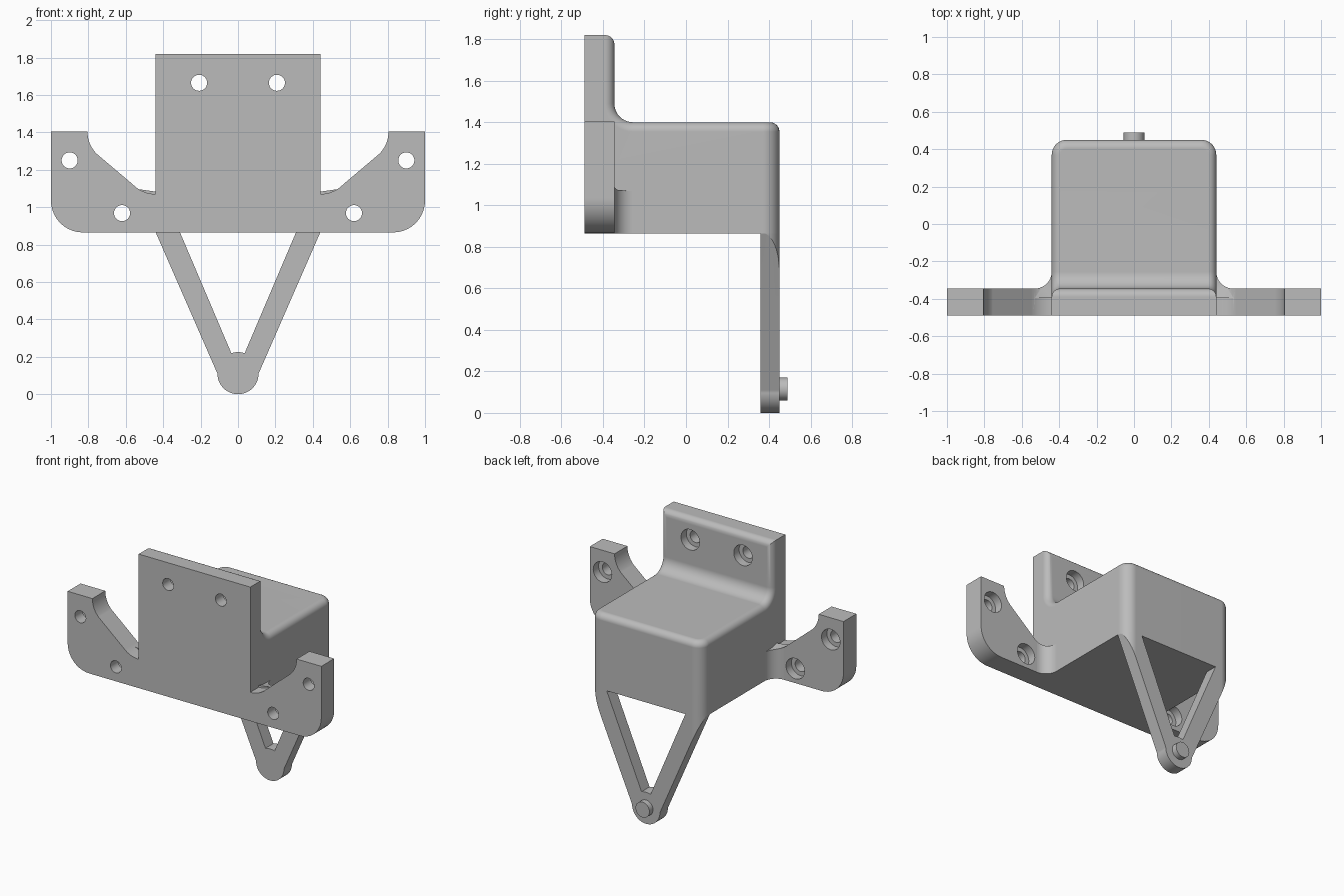
import bpy, bmesh, math
from mathutils import Vector

if "Cube" in bpy.data.objects:
    bpy.data.objects.remove(bpy.data.objects["Cube"], do_unlink=True)

grey = bpy.data.materials.new("plain_grey")
grey.use_nodes = True
colour = (0.5, 0.5, 0.5, 1)
grey.diffuse_color = colour
grey.node_tree.nodes["Principled BSDF"].inputs["Base Color"].default_value = colour

FRONT, PLATE, BACK = -0.49, -0.345, 0.45
BASE, SHELF, TOP = 0.865, 1.40, 1.82
HALF = 0.44


def arc(cx, cy, r, start, end, n=10):
    angles = [math.radians(start + (end - start) * i / n) for i in range(n + 1)]
    return [(cx + r * math.cos(a), cy + r * math.sin(a)) for a in angles]


def make_object(name, bm):
    bmesh.ops.recalc_face_normals(bm, faces=bm.faces[:])
    mesh = bpy.data.meshes.new(name)
    bm.to_mesh(mesh)
    bm.free()
    mesh.materials.append(grey)
    obj = bpy.data.objects.new(name, mesh)
    bpy.context.collection.objects.link(obj)
    return obj


def prism_bm(points, axis, a, b):
    """Extrude an outline along an axis from a to b."""
    def place(u, v):
        return Vector({"x": (a, u, v), "y": (u, a, v), "z": (u, v, a)}[axis])
    bm = bmesh.new()
    face = bm.faces.new([bm.verts.new(place(u, v)) for u, v in points])
    moved = bmesh.ops.extrude_face_region(bm, geom=[face])["geom"]
    step = Vector([(b - a) if c == axis else 0 for c in "xyz"])
    bmesh.ops.translate(bm, vec=step, verts=[g for g in moved if isinstance(g, bmesh.types.BMVert)])
    bmesh.ops.recalc_face_normals(bm, faces=bm.faces[:])
    return bm


def prism(name, points, axis, a, b):
    return make_object(name, prism_bm(points, axis, a, b))


def combine(target, tool, operation):
    mod = target.modifiers.new(operation.lower(), "BOOLEAN")
    mod.operation, mod.object, mod.solver = operation, tool, "EXACT"
    bpy.context.view_layer.objects.active = target
    bpy.ops.object.modifier_apply(modifier=mod.name)
    bpy.data.objects.remove(tool, do_unlink=True)


def bevel(bm, edges, size):
    bmesh.ops.bevel(bm, geom=edges, offset=size, offset_type="OFFSET", segments=8,
                    profile=0.5, affect="EDGES", clamp_overlap=False)
    bm.normal_update()


def finish(obj):
    bpy.ops.object.select_all(action="DESELECT")
    obj.select_set(True)
    bpy.context.view_layer.objects.active = obj
    bpy.ops.object.shade_smooth_by_angle(angle=math.radians(30))
    mod = obj.modifiers.new("flat_faces", "WEIGHTED_NORMAL")
    mod.keep_sharp = True


# Main block with the upright plate, from its side profile
fillet = 0.09
profile = [(FRONT, BASE), (BACK, BASE), (BACK, SHELF)]
profile += arc(PLATE + fillet, SHELF + fillet, fillet, 270, 180)
profile += [(PLATE, TOP), (FRONT, TOP)]
bm = prism_bm(profile, "x", -HALF, HALF)


def middle(edge):
    return (edge.verts[0].co + edge.verts[1].co) / 2


def is_wall(face):
    n = face.normal
    return abs(n.z) < 0.01 and (abs(n.x) > 0.01 or face.calc_center_median().y > 0.3)


def rounded(edge):
    m = middle(edge)
    if abs(m.x) < 0.01 and abs(m.y - PLATE) < 0.01 and m.z > TOP - 0.01:
        return True
    walls = [f for f in edge.link_faces if is_wall(f)]
    others = [f for f in edge.link_faces if not is_wall(f)]
    return (len(walls) == 1 and m.z < TOP - 0.01
            and others[0].normal.y > -0.9 and others[0].normal.z > -0.9)


corners = [e for e in bm.edges if abs(middle(e).x) > HALF - 0.01
           and all(v.co.y > BACK - 0.01 for v in e.verts)]
bevel(bm, corners, 0.08)
bevel(bm, [e for e in bm.edges if rounded(e)], 0.045)
body = make_object("bracket_body", bm)

# Mounting ears and the fillets joining them to the block
r = 0.17
ear = [(0.3, BASE)] + arc(1 - r, BASE + r, r, 270, 360) + [(1, 1.405), (0.805, 1.405)]
ear += arc(0.805 - r, 1.405, r, 0, -45) + arc(HALF, 1.07 + r, r, -45, -90) + [(0.3, 1.07)]
web = [(0.35, PLATE - 0.05), (HALF + fillet, PLATE - 0.05)]
web += arc(HALF + fillet, PLATE + fillet, fillet, 270, 180) + [(0.35, PLATE + fillet)]
for side in (1, -1):
    combine(body, prism("ear", [(side * x, z) for x, z in ear], "y", FRONT, PLATE), "UNION")
    bm = prism_bm([(side * x, y) for x, y in web], "z", BASE, 1.07)
    for v in bm.verts:
        if v.co.z > 1:
            # Follow the curved upper edge of the ear
            out = max(0, abs(v.co.x) - HALF)
            v.co.z = 1.07 + r - math.sqrt(r * r - out * out)
    bmesh.ops.triangulate(bm, faces=[f for f in bm.faces if f.calc_center_median().z > 1.05])
    combine(body, make_object("web", bm), "UNION")

# Counterbored screw holes
for x, z in ((0.208, 1.665), (0.9, 1.25), (0.62, 0.968)):
    for side in (1, -1):
        hole = arc(side * x, z, 0.043, 0, 360, 32)[:-1]
        recess = arc(side * x, z, 0.073, 0, 360, 32)[:-1]
        combine(body, prism("hole", hole, "y", FRONT - 0.1, PLATE + 0.05), "DIFFERENCE")
        combine(body, prism("recess", recess, "y", PLATE - 0.06, PLATE + 0.03), "DIFFERENCE")
finish(body)

# Hanging V strut, trimmed to the block's rounded back corners
strut_outline = [(HALF, BASE)] + arc(0, 0.11, 0.11, 0, -180, 24)
strut_outline += [(-HALF, BASE), (-0.31, BASE)] + arc(0, 0.11, 0.115, 108, 72, 6) + [(0.31, BASE)]
strut = prism("v_strut", strut_outline, "y", 0.36, BACK)
plan = [(-HALF, 0), (HALF, 0)] + arc(HALF - 0.08, BACK - 0.08, 0.08, 0, 90, 8)
plan += arc(0.08 - HALF, BACK - 0.08, 0.08, 90, 180, 8)
combine(strut, prism("trim", plan, "z", -0.1, 1), "INTERSECT")
finish(strut)

# Pin at the tip of the strut
finish(prism("pin", arc(0, 0.115, 0.055, 0, 360, 32)[:-1], "y", BACK - 0.02, 0.49))
